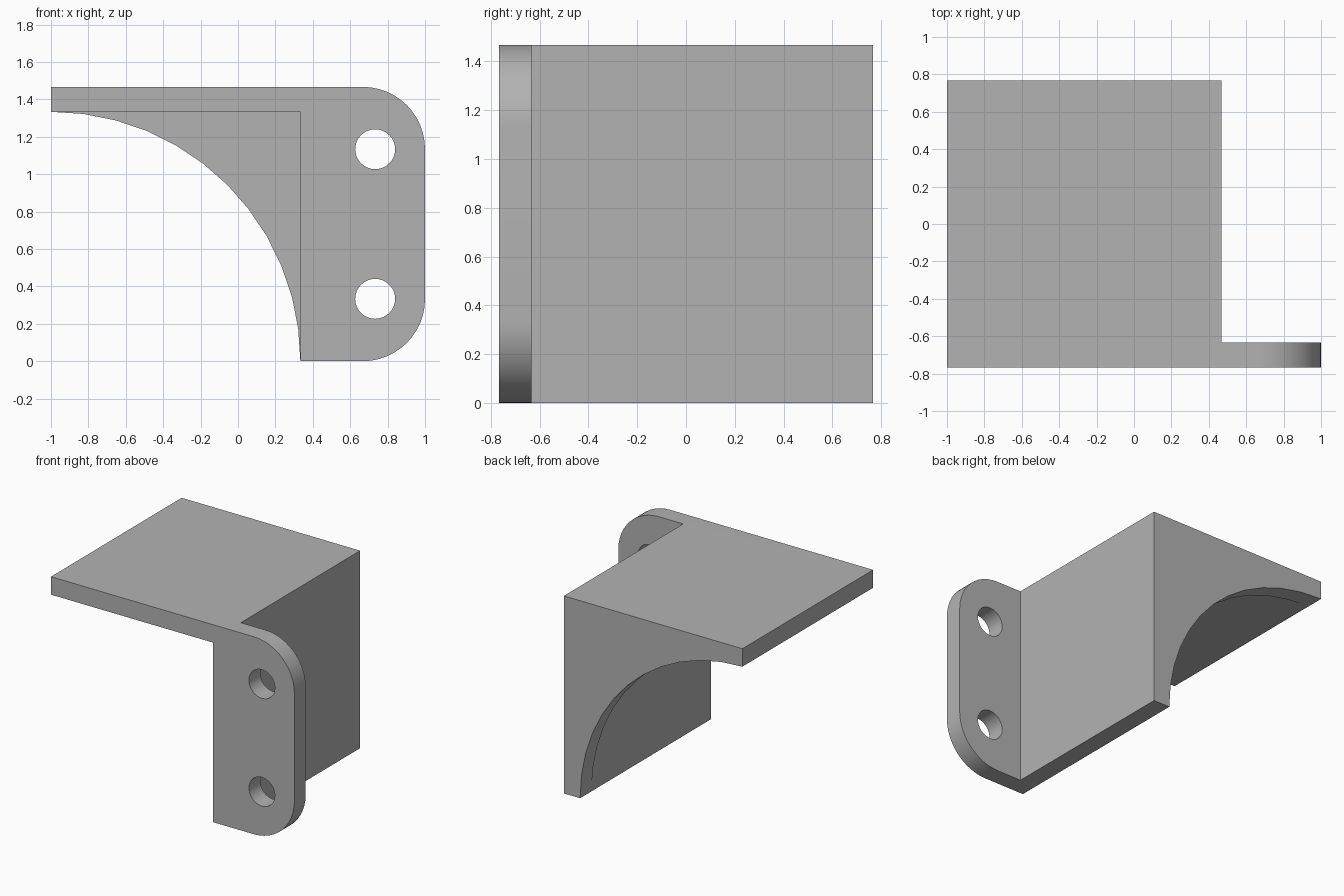
import bpy
import bmesh
from math import sin, cos, pi
from mathutils import Matrix

if "Cube" in bpy.data.objects:
    bpy.data.objects.remove(bpy.data.objects["Cube"], do_unlink=True)

UNIT = 2 / 30
WALL = 2 * UNIT            # plate thickness
HEIGHT = 22 * UNIT
HALF_DEPTH = 11.5 * UNIT
CORNER = 5 * UNIT          # rounded tab corners
ARC = 20 * UNIT            # concave rib arc
INNER = ARC - 1            # inner face of the upright wall
STEPS = 12

grey = bpy.data.materials.new("plain_grey")
grey.use_nodes = True
colour = (0.45, 0.45, 0.45, 1)
grey.diffuse_color = colour
grey.node_tree.nodes["Principled BSDF"].inputs["Base Color"].default_value = colour


def arc(cx, cz, radius, start, end, steps=STEPS):
    angles = [start + (end - start) * i / steps for i in range(steps + 1)]
    return [(cx + radius * cos(a), cz + radius * sin(a)) for a in angles]


def prism(name, profile, y0, y1):
    """Extrude an x-z profile from y0 to y1."""
    bm = bmesh.new()
    face = bm.faces.new([bm.verts.new((x, y0, z)) for x, z in profile])
    new = bmesh.ops.extrude_face_region(bm, geom=[face])["geom"]
    verts = [v for v in new if isinstance(v, bmesh.types.BMVert)]
    bmesh.ops.translate(bm, verts=verts, vec=(0, y1 - y0, 0))
    bmesh.ops.recalc_face_normals(bm, faces=bm.faces)
    mesh = bpy.data.meshes.new(name)
    bm.to_mesh(mesh)
    bm.free()
    mesh.materials.append(grey)
    obj = bpy.data.objects.new(name, mesh)
    bpy.context.collection.objects.link(obj)
    return obj


def rectangle(x0, x1, z0, z1):
    return [(x0, z0), (x1, z0), (x1, z1), (x0, z1)]


# Full side silhouette: shelf, concave rib, upright wall and rounded tab
outline = (arc(-1, 0, ARC, pi / 2, 0)
           + arc(1 - CORNER, CORNER, CORNER, -pi / 2, 0)
           + arc(1 - CORNER, HEIGHT - CORNER, CORNER, 0, pi / 2)
           + [(-1, HEIGHT)])
bracket = prism("shelf_bracket", outline, -HALF_DEPTH, HALF_DEPTH)

# Hollow in front of the rib, space behind the tab, and two screw holes
cutters = [
    prism("under_shelf_cutter", rectangle(-2, INNER, -1, ARC), -2, HALF_DEPTH - WALL),
    prism("behind_tab_cutter", rectangle(INNER + WALL, 2, -1, 2), WALL - HALF_DEPTH, 2),
]
for z in (CORNER, HEIGHT - CORNER):
    hole = arc(11 * UNIT, z, 1.6 * UNIT, 0, 2 * pi, 32)[:-1]
    cutters.append(prism("screw_hole_cutter", hole, -2, 0))

bpy.ops.object.select_all(action="DESELECT")
bracket.select_set(True)
bpy.context.view_layer.objects.active = bracket
for cutter in cutters:
    cutter.hide_render = True
    mod = bracket.modifiers.new("cut", "BOOLEAN")
    mod.operation = "DIFFERENCE"
    mod.solver = "EXACT"
    mod.object = cutter
    bpy.ops.object.modifier_apply(modifier=mod.name)
for cutter in cutters:
    bpy.data.objects.remove(cutter, do_unlink=True)

bpy.ops.object.shade_smooth_by_angle(angle=pi / 6)
